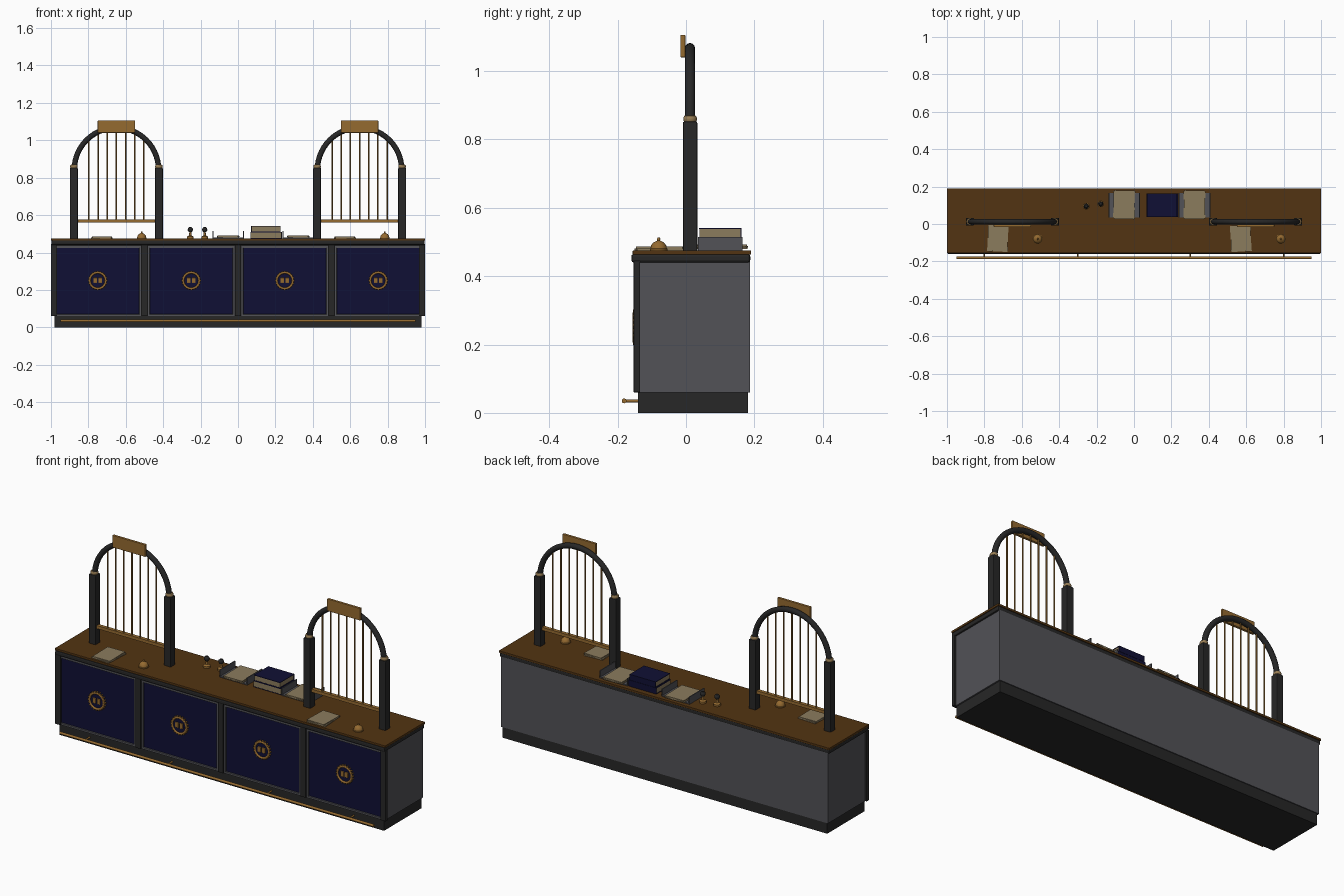
import bpy, bmesh, math
from mathutils import Matrix, Vector

if "Cube" in bpy.data.objects:
    bpy.data.objects.remove(bpy.data.objects["Cube"])


def mat(name, r, g, b):
    m = bpy.data.materials.new(name)
    m.diffuse_color = (r, g, b, 1)
    m.use_nodes = True
    m.node_tree.nodes["Principled BSDF"].inputs["Base Color"].default_value = m.diffuse_color
    return m


WOOD = mat("walnut", 0.085, 0.034, 0.006)
NAVY = mat("navy", 0.005, 0.005, 0.035)
DARK = mat("charcoal", 0.02, 0.02, 0.02)
GREY = mat("slate", 0.085, 0.085, 0.095)
GOLD = mat("brass", 0.30, 0.145, 0.03)
PALE = mat("pale_brass", 0.32, 0.21, 0.09)
PAPER = mat("paper", 0.26, 0.20, 0.11)


def finish(name, bm, mats, smooth=False):
    bmesh.ops.recalc_face_normals(bm, faces=bm.faces)
    me = bpy.data.meshes.new(name)
    bm.to_mesh(me)
    bm.free()
    for m in mats:
        me.materials.append(m)
    ob = bpy.data.objects.new(name, me)
    bpy.context.collection.objects.link(ob)
    if smooth:
        bpy.ops.object.select_all(action='DESELECT')
        ob.select_set(True)
        bpy.context.view_layer.objects.active = ob
        bpy.ops.object.shade_smooth_by_angle(angle=math.radians(40))
    return ob


def box(name, x, y, z, m, bevel=0, turn=0):
    """Box from (min, max) ranges, optionally bevelled and turned about z."""
    bm = bmesh.new()
    bmesh.ops.create_cube(bm, size=1)
    bmesh.ops.scale(bm, vec=(x[1] - x[0], y[1] - y[0], z[1] - z[0]), verts=bm.verts)
    if bevel:
        bmesh.ops.bevel(bm, geom=bm.edges[:], offset=bevel, segments=2,
                        profile=0.5, affect='EDGES')
    bmesh.ops.rotate(bm, matrix=Matrix.Rotation(math.radians(turn), 3, 'Z'), verts=bm.verts)
    bmesh.ops.translate(bm, vec=(sum(x) / 2, sum(y) / 2, sum(z) / 2), verts=bm.verts)
    return finish(name, bm, [m])


def rod(name, a, b, r, m, sides=10):
    a, b = Vector(a), Vector(b)
    bm = bmesh.new()
    bmesh.ops.create_cone(bm, cap_ends=True, segments=sides, radius1=r, radius2=r,
                          depth=(b - a).length)
    rot = (b - a).to_track_quat('Z', 'Y').to_matrix().to_4x4()
    bm.transform(Matrix.Translation((a + b) / 2) @ rot)
    return finish(name, bm, [m], True)


def lathe(name, profile, place, m, steps=20):
    """Spin (radius, height) points about z."""
    bm = bmesh.new()
    vs = [bm.verts.new((r, 0, z)) for r, z in profile]
    es = [bm.edges.new(p) for p in zip(vs, vs[1:])]
    bmesh.ops.spin(bm, geom=vs + es, cent=(0, 0, 0), axis=(0, 0, 1),
                   angle=math.tau, steps=steps)
    bmesh.ops.remove_doubles(bm, verts=bm.verts, dist=1e-5)
    bmesh.ops.translate(bm, vec=place, verts=bm.verts)
    return finish(name, bm, [m], True)


def ring(name, centre, major, minor, m, angle=math.tau, steps=32):
    """Tube swept about the y axis, starting at +x and passing over the top."""
    bm = bmesh.new()
    vs = [bm.verts.new((major + minor * math.cos(t), minor * math.sin(t), 0))
          for t in [math.tau * i / 12 for i in range(12)]]
    es = [bm.edges.new((vs[i], vs[(i + 1) % 12])) for i in range(12)]
    bmesh.ops.spin(bm, geom=vs + es, cent=(0, 0, 0), axis=(0, -1, 0),
                   angle=angle, steps=steps)
    bmesh.ops.remove_doubles(bm, verts=bm.verts, dist=1e-5)
    bmesh.ops.translate(bm, vec=centre, verts=bm.verts)
    return finish(name, bm, [m], True)


# Counter carcass
box("plinth", (-0.982, 0.982), (-0.14, 0.182), (0, 0.06), DARK)
box("counter_body", (-0.99, 0.99), (-0.135, 0.187), (0.06, 0.445), GREY)
box("front_backing", (-0.99, 0.99), (-0.139, -0.133), (0.06, 0.445), DARK)
box("top_moulding", (-0.998, 0.998), (-0.16, 0.188), (0.44, 0.465), DARK, 0.007)
box("counter_top", (-1, 1), (-0.156, 0.19), (0.463, 0.475), WOOD, 0.002)
for x in (-0.984, -0.5, 0, 0.5, 0.984):
    box("front_post", (x - 0.016, x + 0.016), (-0.153, -0.134), (0.06, 0.445), DARK, 0.002)

# Framed front panels with round medallions
for x in (-0.75, -0.25, 0.25, 0.75):
    bm = bmesh.new()
    bmesh.ops.create_cube(bm, size=1)
    bmesh.ops.scale(bm, vec=(0.464, 0.012, 0.375), verts=bm.verts)
    bmesh.ops.translate(bm, vec=(x, -0.141, 0.2475), verts=bm.verts)
    front = [f for f in bm.faces if f.normal.y < -0.5]
    bmesh.ops.inset_region(bm, faces=front, thickness=0.014)
    bmesh.ops.inset_region(bm, faces=front, thickness=0.002, depth=-0.006)
    for f in front:
        f.material_index = 1
    finish("front_panel", bm, [GREY, NAVY])
    rod("medallion_disc", (x, -0.138, 0.25), (x, -0.150, 0.25), 0.042, NAVY, 28)
    ring("medallion_ring", (x, -0.150, 0.25), 0.043, 0.006, GOLD)
    for i in range(20):
        t = math.tau * i / 20
        bx, bz = x + 0.048 * math.cos(t), 0.25 + 0.048 * math.sin(t)
        rod("medallion_bead", (bx, -0.141, bz), (bx, -0.155, bz), 0.004, GOLD, 6)
    for s in (-1, 1):
        cx = x + s * 0.013
        box("medallion_leaf", (cx - 0.010, cx + 0.010), (-0.156, -0.148),
            (0.236, 0.266), GOLD, 0.003)

# Foot rail
rod("foot_rail", (-0.95, -0.181, 0.035), (0.95, -0.181, 0.035), 0.007, GOLD, 14)
for x in (-0.8, -0.3, 0.3, 0.8):
    rod("foot_rail_bracket", (x, -0.181, 0.035), (x, -0.138, 0.035), 0.0045, GOLD)

# Two arched teller grilles
AY, SPRING, R = 0.012, 0.842, 0.2275
for c in (-0.65, 0.65):
    for s in (-1, 1):
        px = c + s * R
        box("grille_post", (px - 0.021, px + 0.021), (AY - 0.021, AY + 0.021),
            (0.47, 0.852), DARK, 0.004)
        lathe("post_collar", [(0, 0), (0.017, 0), (0.020, 0.005), (0.020, 0.012),
                              (0.017, 0.018), (0, 0.020)], (px, AY, 0.851), PALE)
    ring("grille_arch", (c, AY, SPRING), R - 0.002, 0.0145, DARK, math.pi, 28)
    box("grille_rail", (c - R + 0.018, c + R - 0.018), (AY - 0.01, AY + 0.01),
        (0.560, 0.577), GOLD)
    for k in range(-3, 4):
        d = k * 0.049
        rod("grille_bar", (c + d, AY, 0.57),
            (c + d, AY, SPRING + math.sqrt(R * R - d * d)), 0.004, GOLD, 8)
    box("window_plate", (c - 0.1, c + 0.1), (-0.016, -0.002), (1.04, 1.106), GOLD, 0.002)

# Desk bells and paper slips in front of the grilles
for x in (-0.515, 0.785):
    lathe("bell", [(0, 0), (0.026, 0), (0.026, 0.005), (0.024, 0.006), (0.022, 0.015),
                   (0.016, 0.023), (0.006, 0.028), (0.004, 0.029), (0.005, 0.034),
                   (0.003, 0.038), (0, 0.038)], (x, -0.08, 0.475), GOLD)
for x, turn in ((-0.728, -3), (0.571, 4)):
    box("paper_slips", (x - 0.054, x + 0.054), (-0.147, -0.007), (0.474, 0.481), PAPER, 0, turn)
    box("top_slip", (x - 0.052, x + 0.052), (-0.145, -0.009), (0.481, 0.486), PAPER, 0, -turn * 0.4)

# Paper trays with upright sides
for x0, x1 in ((-0.137, 0.032), (0.238, 0.408)):
    box("tray_base", (x0, x1), (0.035, 0.165), (0.474, 0.480), GREY)
    for x in (x0, x1 - 0.005):
        box("tray_side", (x, x + 0.005), (0.035, 0.165), (0.474, 0.515), GREY)
    m = (x0 + x1) / 2
    for i, turn in enumerate((2, -3, 1)):
        box("tray_paper", (m - 0.056, m + 0.056), (0.028, 0.178),
            (0.480 + i * 0.004, 0.484 + i * 0.004), PAPER, 0, turn)

# Stacked ledgers
for z, x0, x1, h in ((0.475, 0.066, 0.234, 0.034), (0.510, 0.070, 0.228, 0.031)):
    y0, y1 = 0.038, 0.162
    box("ledger_pages", (x0 + 0.002, x1 - 0.002), (y0 + 0.001, y1 - 0.003),
        (z + 0.003, z + h - 0.003), PAPER)
    for zc in (z, z + h - 0.003):
        box("ledger_cover", (x0, x1), (y0, y1), (zc, zc + 0.003), NAVY)
    box("ledger_spine", (x0, x1), (y1 - 0.003, y1), (z, z + h), NAVY)

# Rubber stamps
for x, y in ((-0.255, 0.095), (-0.178, 0.108)):
    lathe("stamp_base", [(0, 0), (0.018, 0), (0.018, 0.010), (0.007, 0.016),
                         (0.005, 0.036), (0, 0.036)], (x, y, 0.475), GOLD)
    lathe("stamp_knob", [(0, 0.034), (0.008, 0.035), (0.014, 0.044), (0.013, 0.053),
                         (0.007, 0.060), (0, 0.061)], (x, y, 0.475), DARK)
